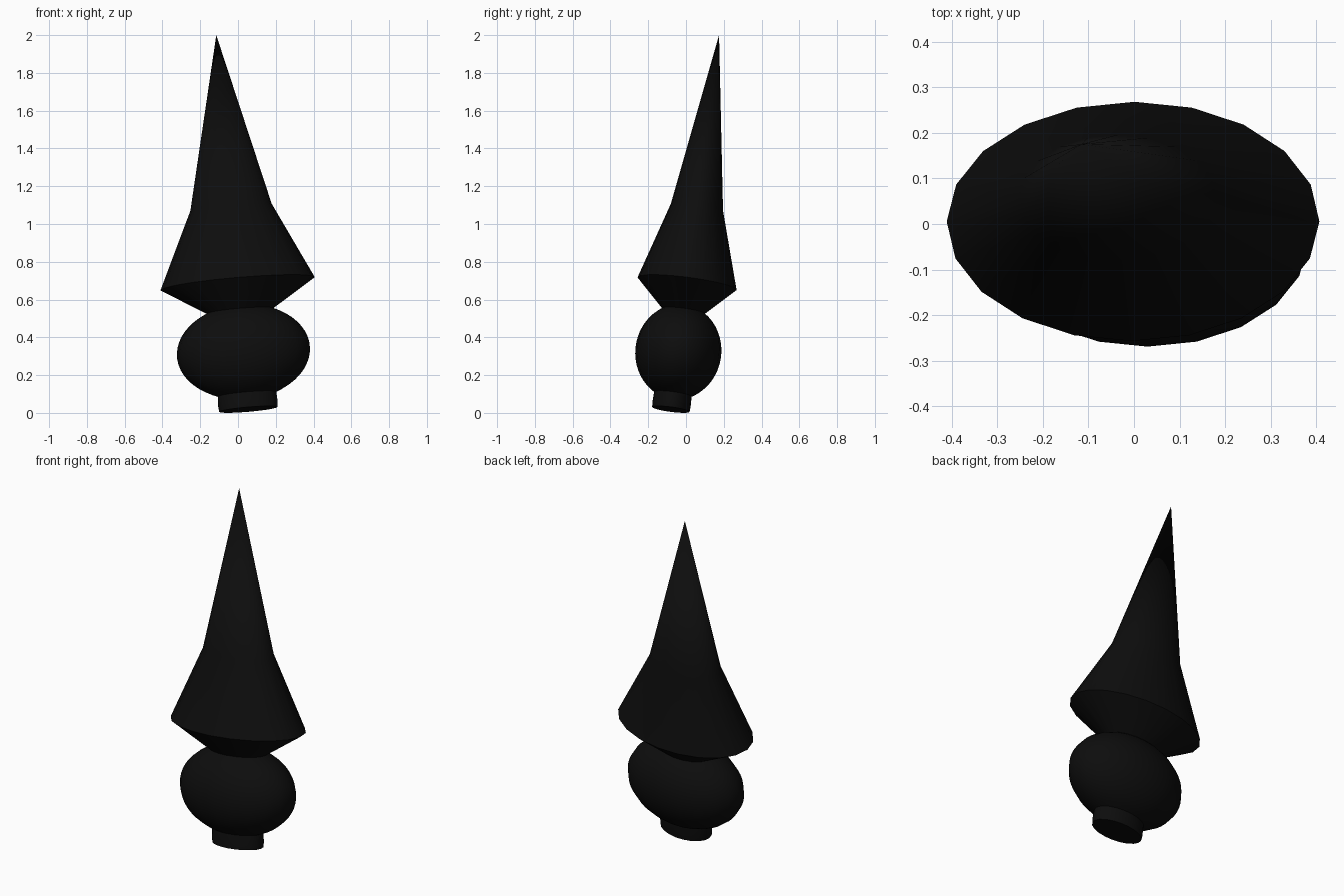
import bpy, bmesh, math
from mathutils import Matrix, Vector

cube = bpy.data.objects.get("Cube")
if cube:
    bpy.data.objects.remove(cube)

SIDES = 20
FLATTEN = 0.645

black = bpy.data.materials.new("black")
black.use_nodes = True
colour = (0.004, 0.004, 0.004, 1)
black.diffuse_color = colour
black.node_tree.nodes["Principled BSDF"].inputs["Base Color"].default_value = colour

# Leaning axis shared by all parts
foot, tip = Vector((0.055, -0.08, 0.0185)), Vector((-0.115, 0.175, 2.0))
axis = (tip - foot).normalized()
across = Vector((axis.z, 0, -axis.x)).normalized()
frame = Matrix((across, axis.cross(across), axis)).transposed().to_4x4()
frame.translation = foot
length = (tip - foot).length


def turned(name, profile, cap=False):
    """Turn (radius, height) points into an oval part on the leaning axis."""
    bm = bmesh.new()
    rings = []
    for r, h in profile:
        if r == 0:
            rings.append([bm.verts.new((0, 0, h))] * SIDES)
            continue
        angles = [math.tau * i / SIDES for i in range(SIDES)]
        rings.append([bm.verts.new((r * math.cos(a), FLATTEN * r * math.sin(a), h))
                      for a in angles])
    for low, high in zip(rings, rings[1:]):
        for i in range(SIDES):
            j = (i + 1) % SIDES
            corners = [low[i], low[j], high[j], high[i]]
            bm.faces.new(list(dict.fromkeys(corners)))
    if cap:
        bm.faces.new(rings[0][::-1])
    bm.transform(frame)
    mesh = bpy.data.meshes.new(name)
    bm.to_mesh(mesh)
    bm.free()
    mesh.materials.append(black)
    obj = bpy.data.objects.new(name, mesh)
    bpy.context.collection.objects.link(obj)
    bpy.ops.object.select_all(action='DESELECT')
    obj.select_set(True)
    bpy.context.view_layer.objects.active = obj
    bpy.ops.object.shade_smooth_by_angle(angle=math.radians(30))
    return obj


# Foot: short collar with a flat underside
turned("base_collar", [(0.155, 0), (0.158, 0.03), (0.155, 0.085)], cap=True)

# Rounded bulb, trimmed where it meets the collar and the spire
start, end, steps = math.radians(-64), math.radians(60), 18
bulb = []
for k in range(steps + 1):
    a = start + (end - start) * k / steps
    bulb.append((0.353 * math.cos(a), 0.309 + 0.253 * math.sin(a)))
turned("bulb", bulb)

# Flared skirt and pointed spire
turned("spire", [(0.176, 0.526), (0.41, 0.673), (0.216, 1.083), (0, length)])
